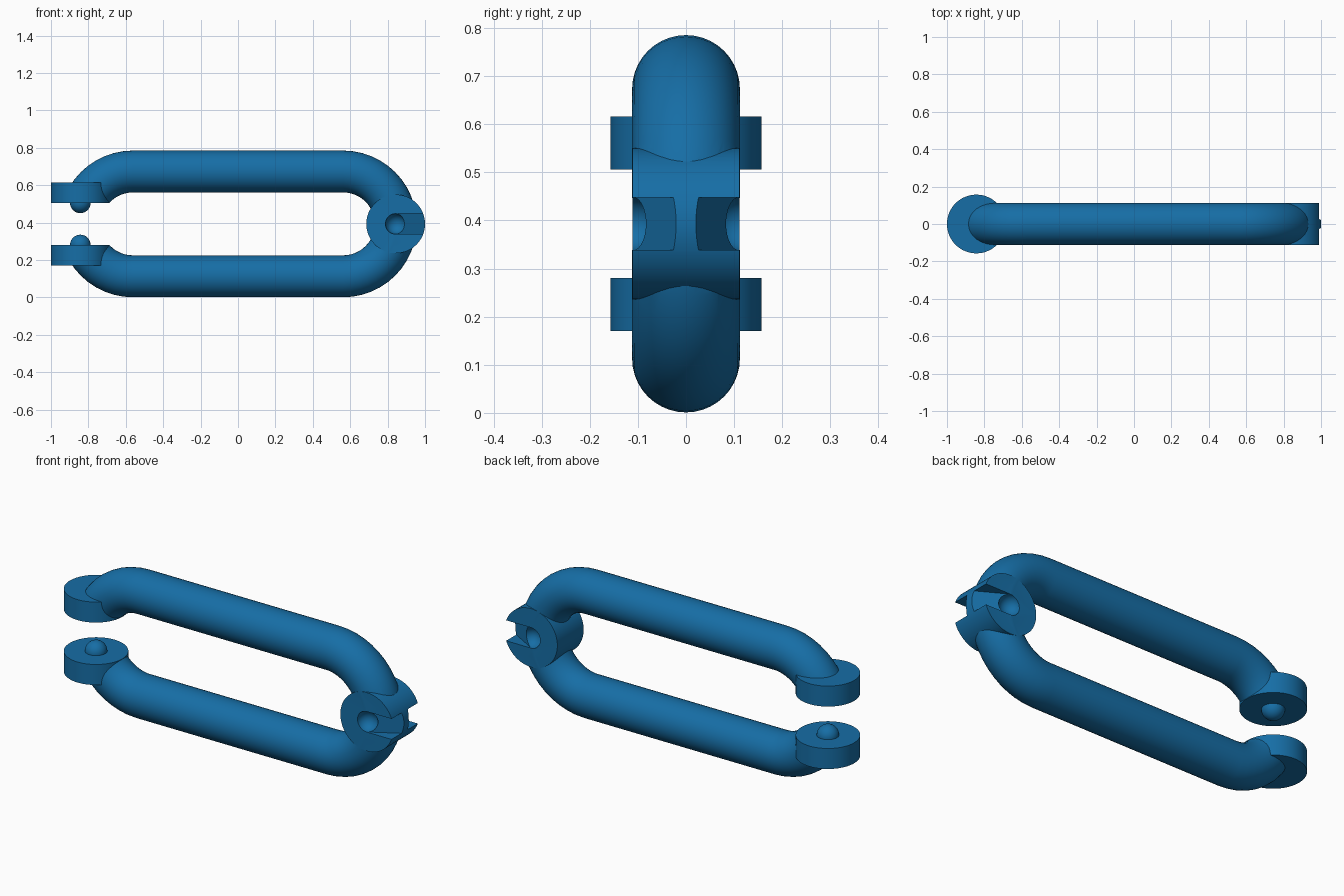
import bpy, bmesh
from math import sin, cos, pi, radians
from mathutils import Matrix, Vector

if "Cube" in bpy.data.objects:
    bpy.data.objects.remove(bpy.data.objects["Cube"])

ZC = 0.393      # mid height of the link
R = 0.28        # bend radius of the bar centre line
TR = 0.112      # bar radius
XB = 0.563      # bend centre
XP = 0.843      # pivot centre
PR = 0.157      # pivot disc radius
BALL = 0.055    # ball and socket radius

blue = bpy.data.materials.new("blue_plastic")
blue.diffuse_color = (0.008, 0.155, 0.38, 1)
blue.use_nodes = True
blue.node_tree.nodes["Principled BSDF"].inputs["Base Color"].default_value = blue.diffuse_color


def make(name, bm):
    bmesh.ops.recalc_face_normals(bm, faces=bm.faces)
    me = bpy.data.meshes.new(name)
    bm.to_mesh(me)
    bm.free()
    ob = bpy.data.objects.new(name, me)
    bpy.context.collection.objects.link(ob)
    me.materials.append(blue)
    return ob


def cylinder(name, loc, radius, depth, rot=Matrix()):
    bm = bmesh.new()
    bmesh.ops.create_cone(bm, cap_ends=True, segments=64, radius1=radius, radius2=radius,
                          depth=depth, matrix=Matrix.Translation(loc) @ rot)
    return make(name, bm)


def sphere(name, loc):
    bm = bmesh.new()
    bmesh.ops.create_uvsphere(bm, u_segments=32, v_segments=16, radius=BALL,
                              matrix=Matrix.Translation(loc))
    return make(name, bm)


def boolean(ob, other, op):
    m = ob.modifiers.new("bool", 'BOOLEAN')
    m.operation, m.solver, m.object = op, 'EXACT', other
    bpy.context.view_layer.objects.active = ob
    bpy.ops.object.modifier_apply(modifier=m.name)
    bpy.data.objects.remove(other)


# round bar swept round a closed stadium path
bm = bmesh.new()
rings, sides, steps = [], 40, 24
for side, start in ((1, -pi / 2), (-1, pi / 2)):
    for i in range(steps + 1):
        a = start + pi * i / steps
        out = Vector((cos(a), 0, sin(a)))
        c = Vector((side * XB, 0, ZC)) + out * R
        rings.append([bm.verts.new(c + TR * (out * cos(t) + Vector((0, 1, 0)) * sin(t)))
                      for t in (2 * pi * k / sides for k in range(sides))])
for i, r in enumerate(rings):
    n = rings[(i + 1) % len(rings)]
    for k in range(sides):
        j = (k + 1) % sides
        bm.faces.new((r[k], r[j], n[j], n[k]))
link = make("link_bar", bm)

# open the left end between the two lugs
bm = bmesh.new()
bmesh.ops.create_cube(bm, size=1, matrix=Matrix.Translation((-0.8, 0, ZC))
                      @ Matrix.Diagonal((0.8, 0.6, 0.228, 1)))
boolean(link, make("gap_cutter", bm), 'DIFFERENCE')

# pivot hub at the right end
boolean(link, cylinder("hub", (XP, 0, ZC), PR, 0.223, Matrix.Rotation(pi / 2, 4, 'X')), 'UNION')

# sockets with ramped entry slots on both faces of the hub
for s in (-1, 1):
    bm = bmesh.new()
    outline = ((0.83, 0.1173), (1.05, -0.008), (1.05, 0.2), (0.83, 0.2))
    f = bm.faces.new([bm.verts.new((x, s * y, ZC - BALL)) for x, y in outline])
    ext = bmesh.ops.extrude_face_region(bm, geom=[f])
    bmesh.ops.translate(bm, vec=(0, 0, 2 * BALL),
                        verts=[v for v in ext['geom'] if isinstance(v, bmesh.types.BMVert)])
    boolean(link, make("slot_cutter", bm), 'DIFFERENCE')
    boolean(link, sphere("socket_cutter", (XP, s * 0.1115, ZC)), 'DIFFERENCE')

# lugs with snap balls at the left end
parts = [link]
for s, n in ((1, "upper"), (-1, "lower")):
    parts.append(cylinder(n + "_lug", (-XP, 0, ZC + s * 0.1675), PR, 0.11))
    parts.append(sphere(n + "_ball", (-XP, 0, ZC + s * 0.1125)))

bpy.ops.object.select_all(action='DESELECT')
for ob in parts:
    ob.select_set(True)
bpy.context.view_layer.objects.active = link
bpy.ops.object.shade_smooth_by_angle(angle=radians(30))
